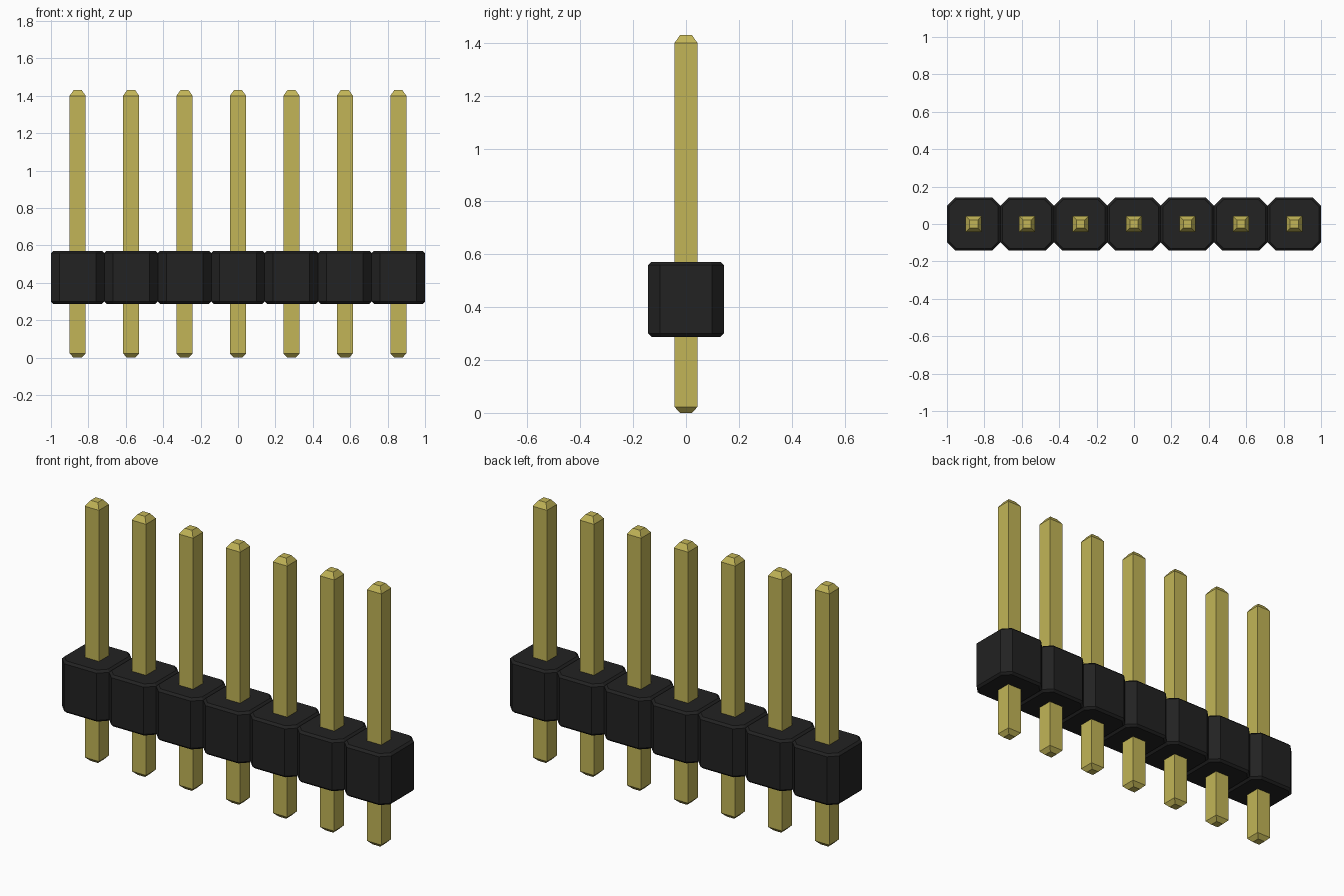
import bpy
import bmesh
from math import copysign

if "Cube" in bpy.data.objects:
    bpy.data.objects.remove(bpy.data.objects["Cube"], do_unlink=True)

COUNT = 7
PITCH = 2 / COUNT


def make_material(name, colour, roughness):
    mat = bpy.data.materials.new(name)
    mat.use_nodes = True
    mat.diffuse_color = colour
    shader = mat.node_tree.nodes["Principled BSDF"]
    shader.inputs["Base Color"].default_value = colour
    shader.inputs["Roughness"].default_value = roughness
    return mat


def square(half):
    return [(-half, -half), (half, -half), (half, half), (-half, half)]


def octagon(half, cut, inset=0):
    # Square with cut corners, shrunk evenly on every side by inset
    a = half - inset
    b = half - cut - inset * 0.414
    return [(-b, -a), (b, -a), (a, -b), (a, b),
            (b, a), (-b, a), (-a, b), (-a, -b)]


def loft(name, levels, mat, x):
    # Stack matching outlines at the given heights and close both ends
    bm = bmesh.new()
    rings = [[bm.verts.new((px, py, z)) for px, py in outline]
             for z, outline in levels]
    n = len(rings[0])
    for low, high in zip(rings, rings[1:]):
        for i in range(n):
            j = (i + 1) % n
            bm.faces.new((low[i], low[j], high[j], high[i]))
    bm.faces.new(rings[0][::-1])
    bm.faces.new(rings[-1])
    mesh = bpy.data.meshes.new(name)
    bm.to_mesh(mesh)
    bm.free()
    mesh.materials.append(mat)
    obj = bpy.data.objects.new(name, mesh)
    obj.location.x = x
    bpy.context.collection.objects.link(obj)
    return obj


black = make_material("black plastic", (0.016, 0.016, 0.016, 1), 0.6)
gold = make_material("gold metal", (0.54, 0.46, 0.095, 1), 0.4)

# Housing block: octagonal prism with a small bevel at top and bottom
HALF, CUT, BEVEL = PITCH / 2, 0.045, 0.012
BOTTOM, TOP = 0.288, 0.571
block_levels = [
    (BOTTOM, octagon(HALF, CUT, BEVEL)),
    (BOTTOM + BEVEL, octagon(HALF, CUT)),
    (TOP - BEVEL, octagon(HALF, CUT)),
    (TOP, octagon(HALF, CUT, BEVEL)),
]

# Pin: square bar with tapered ends
pin_levels = [
    (0, square(0.022)),
    (0.022, square(0.043)),
    (1.4, square(0.043)),
    (1.43, square(0.022)),
]

for k in range(COUNT):
    x = (k - (COUNT - 1) / 2) * PITCH
    loft(f"housing_block_{k + 1}", block_levels, black, x)
    loft(f"pin_{k + 1}", pin_levels, gold, x)
